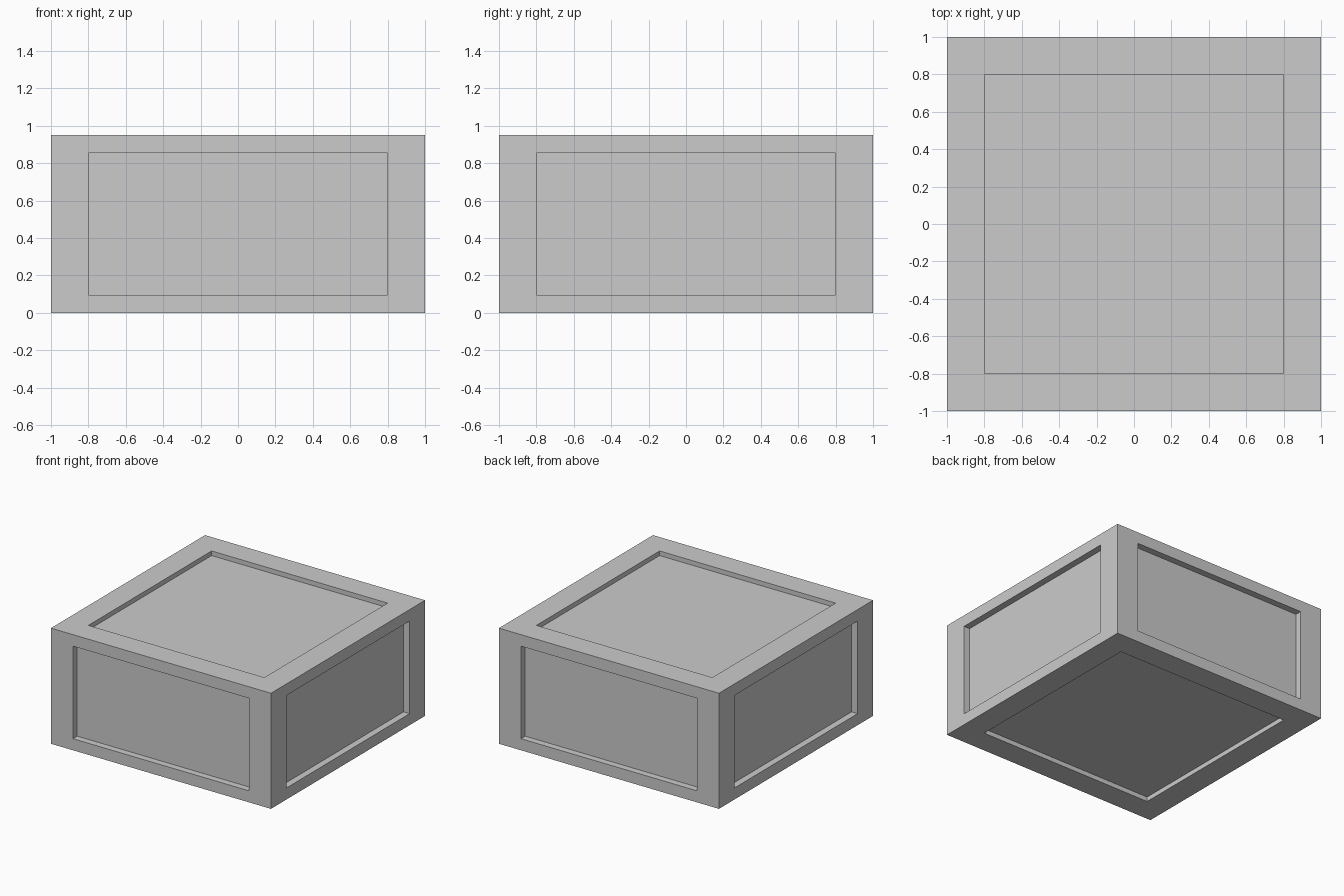
import bpy, bmesh
from mathutils import Vector

if "Cube" in bpy.data.objects:
    bpy.data.objects.remove(bpy.data.objects["Cube"])

HEIGHT = 0.95
SIDE_DEPTH, CAP_DEPTH = 0.055, 0.038

# Square block with a recessed panel on each of its six faces
bm = bmesh.new()
bmesh.ops.create_cube(bm, size=2)
panels = list(bm.faces)
bmesh.ops.inset_individual(bm, faces=panels, thickness=0.2, use_even_offset=True)
bmesh.ops.scale(bm, vec=Vector((1, 1, HEIGHT / 2)), verts=bm.verts)
bmesh.ops.translate(bm, vec=Vector((0, 0, HEIGHT / 2)), verts=bm.verts)
bm.normal_update()

# Sink each panel behind a straight-walled rim
for normal, face in [(f.normal.copy(), f) for f in panels]:
    depth = CAP_DEPTH if abs(normal.z) > 0.5 else SIDE_DEPTH
    rim_edges = list(face.edges)
    sunk = bmesh.ops.extrude_discrete_faces(bm, faces=[face])["faces"][0]
    bmesh.ops.translate(bm, vec=-normal * depth, verts=sunk.verts)

bmesh.ops.recalc_face_normals(bm, faces=bm.faces)
mesh = bpy.data.meshes.new("panelled_block")
bm.to_mesh(mesh)
bm.free()
block = bpy.data.objects.new("panelled_block", mesh)
bpy.context.collection.objects.link(block)
